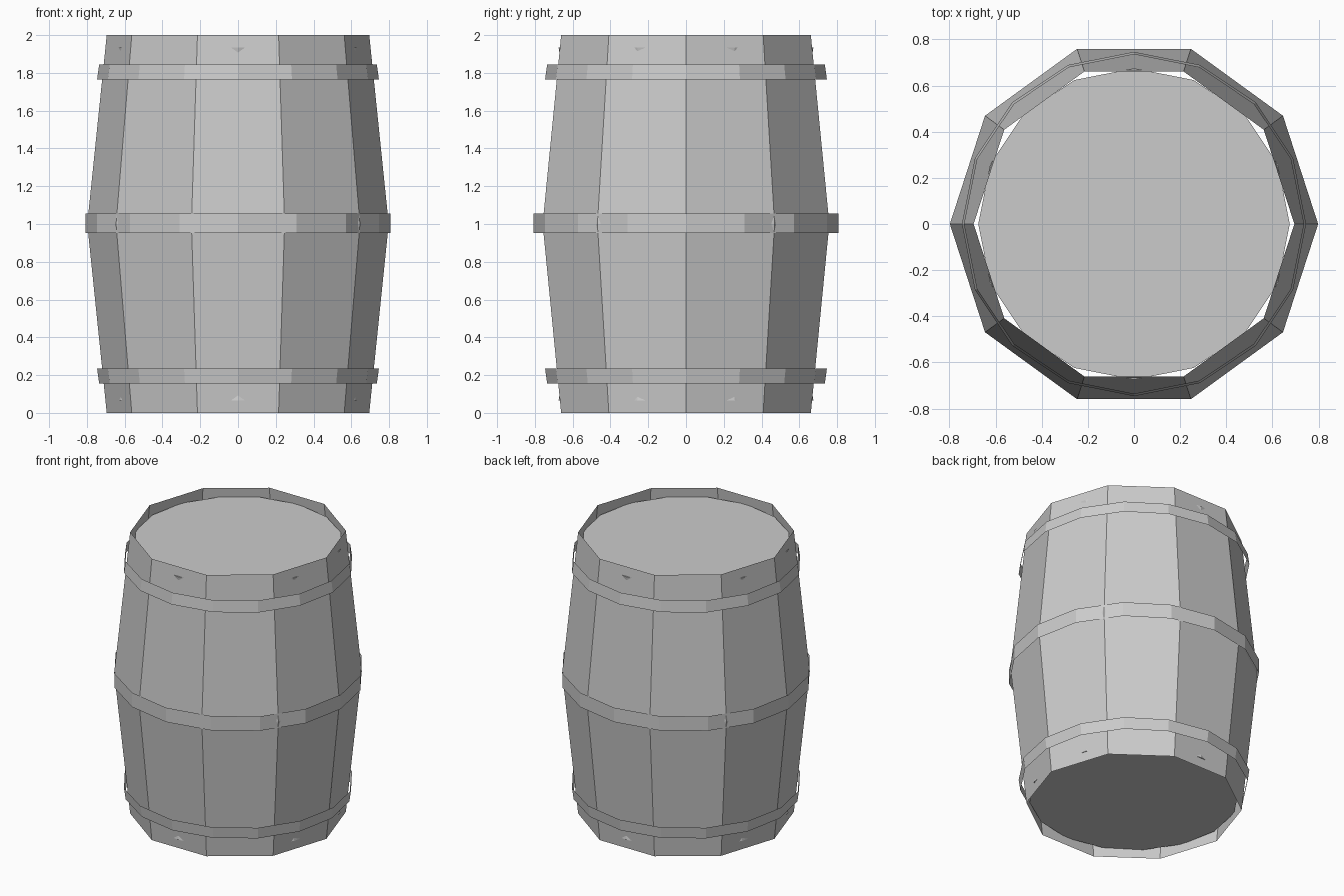
import bpy, bmesh
from math import sin, cos, tau

cube = bpy.data.objects.get("Cube")
if cube:
    bpy.data.objects.remove(cube, do_unlink=True)

grey = bpy.data.materials.new("light_grey")
grey.use_nodes = True
colour = (0.6, 0.6, 0.6, 1)
grey.diffuse_color = colour
grey.node_tree.nodes["Principled BSDF"].inputs["Base Color"].default_value = colour


def lathe(name, sides, profile, cap_ends=False):
    """Faceted shell swept around z from (radius, height) pairs, lowest first."""
    bm = bmesh.new()
    rings = [[bm.verts.new((r * cos(tau * i / sides), r * sin(tau * i / sides), z))
              for i in range(sides)] for r, z in profile]
    for low, high in zip(rings, rings[1:]):
        for i in range(sides):
            j = (i + 1) % sides
            bm.faces.new((low[i], low[j], high[j], high[i]))
    if cap_ends:
        bm.faces.new(rings[0][::-1])
        bm.faces.new(rings[-1])
    mesh = bpy.data.meshes.new(name)
    bm.to_mesh(mesh)
    bm.free()
    mesh.materials.append(grey)
    obj = bpy.data.objects.new(name, mesh)
    bpy.context.collection.objects.link(obj)
    return obj


def mirrored(profile):
    """Same profile flipped about the barrel's middle height."""
    return [(r, 2 - z) for r, z in reversed(profile)]


# Bulging ten-sided wall, open at both rims
lathe("staves", 10, [(0.695, 0), (0.798, 1), (0.695, 2)])

# Thin open hoops
hoop = [(0.746, 1.765), (0.735, 1.845)]
lathe("upper_hoop", 16, hoop)
lathe("middle_hoop", 16, [(0.808, 0.953), (0.808, 1.055)])
lathe("lower_hoop", 16, mirrored(hoop))

# Recessed end discs whose corners just pierce the staves
lid = [(0.67, 1.908), (0.675, 1.935)]
lathe("lid", 16, lid, cap_ends=True)
lathe("base", 16, mirrored(lid), cap_ends=True)
